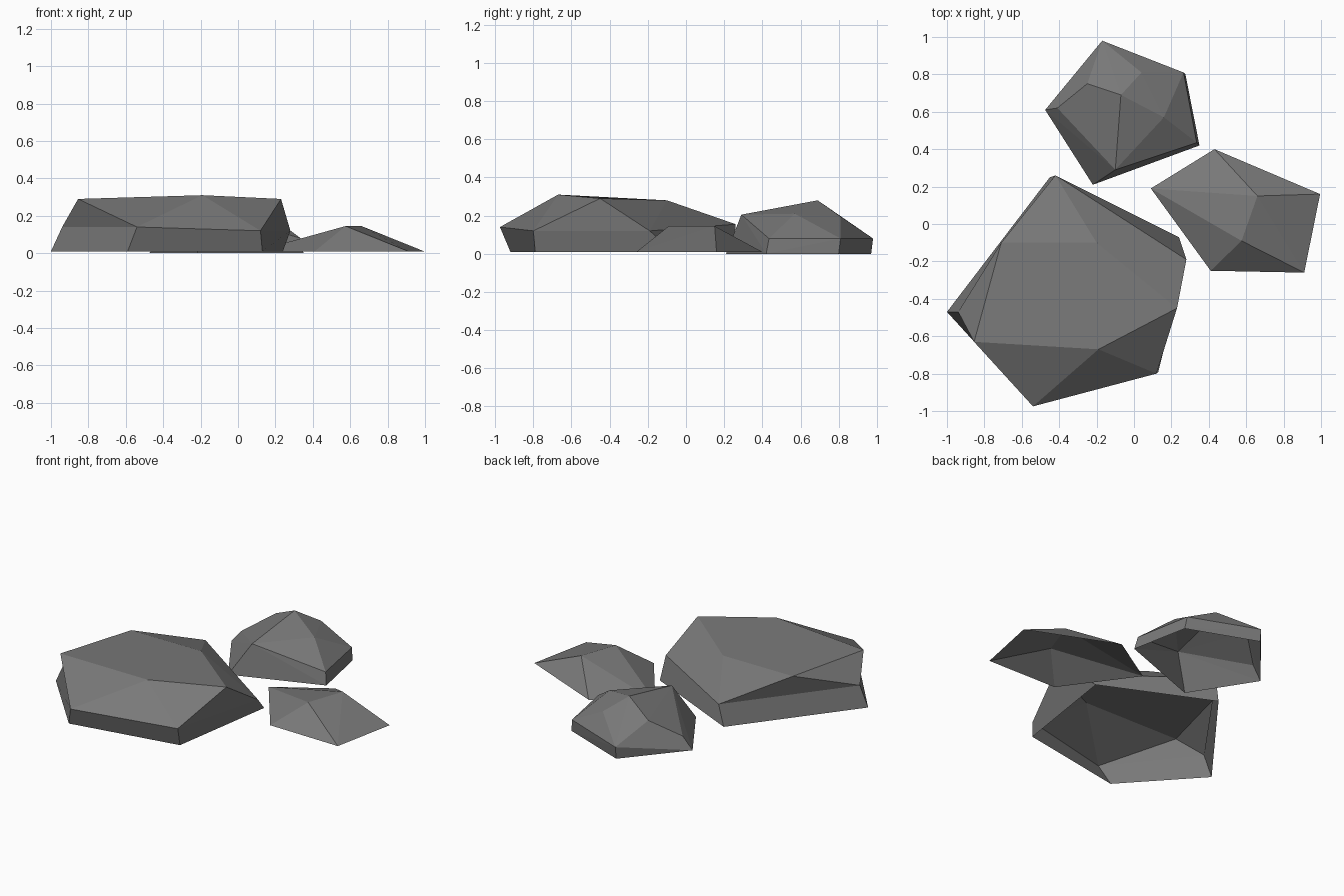
import bpy, bmesh

if "Cube" in bpy.data.objects:
    bpy.data.objects.remove(bpy.data.objects["Cube"])

grey = bpy.data.materials.new("rock grey")
grey.diffuse_color = (0.19, 0.19, 0.19, 1)
grey.use_nodes = True
grey.node_tree.nodes["Principled BSDF"].inputs["Base Color"].default_value = grey.diffuse_color


def finish(name, bm):
    me = bpy.data.meshes.new(name)
    bm.to_mesh(me)
    bm.free()
    me.materials.append(grey)
    bpy.context.collection.objects.link(bpy.data.objects.new(name, me))


def hull_rock(name, points):
    """Faceted convex rock with an open underside."""
    bm = bmesh.new()
    for p in points:
        bm.verts.new(p)
    bmesh.ops.convex_hull(bm, input=bm.verts[:])
    bmesh.ops.recalc_face_normals(bm, faces=bm.faces[:])
    floor = [f for f in bm.faces if all(v.co.z < 0.02 for v in f.verts)]
    bmesh.ops.delete(bm, geom=floor, context='FACES')
    finish(name, bm)


def ring_rock(name, base, mid, top):
    """Rock from three rings: straight skirt, staggered facets, flat cap."""
    bm = bmesh.new()
    b, m, t = ([bm.verts.new(p) for p in ring] for ring in (base, mid, top))
    n = len(b)
    for i in range(n):
        j = (i + 1) % n
        bm.faces.new((b[i], b[j], m[j], m[i]))
        bm.faces.new((m[i], m[j], t[i]))
        bm.faces.new((t[i], m[j], t[j]))
    bm.faces.new(t)
    finish(name, bm)


# Large slab rock, front left
ring_rock("large_rock",
          [(-1, -.47, .01), (-.59, -.92, .01), (.13, -.79, .01),
           (.24, -.07, .01), (-.45, .25, .01)],
          [(-.94, -.47, .14), (-.54, -.975, .14), (.12, -.8, .12),
           (.28, -.19, .12), (-.42, .26, .155)],
          [(-.855, -.63, .29), (-.19, -.67, .31), (.23, -.45, .29),
           (-.2, -.1, .28), (-.71, -.1, .28)])

# Low ridge rock, right
hull_rock("low_rock",
          [(.09, .19, .01), (.43, .40, .01), (.995, .16, .01),
           (.91, -.26, .01), (.41, -.25, .01),
           (.66, .15, .145), (.575, -.09, .145)])

# Domed rock, back
hull_rock("domed_rock",
          [(-.475, .61, 0), (-.22, .21, 0), (.35, .42, 0),
           (.275, .80, 0), (-.17, .97, 0),
           (-.41, .62, .08), (.335, .435, .08), (.265, .81, .08),
           (-.17, .98, .08),
           (-.1, .29, .205), (.16, .57, .21), (.04, .81, .195),
           (-.25, .75, .19), (-.07, .69, .28)])
